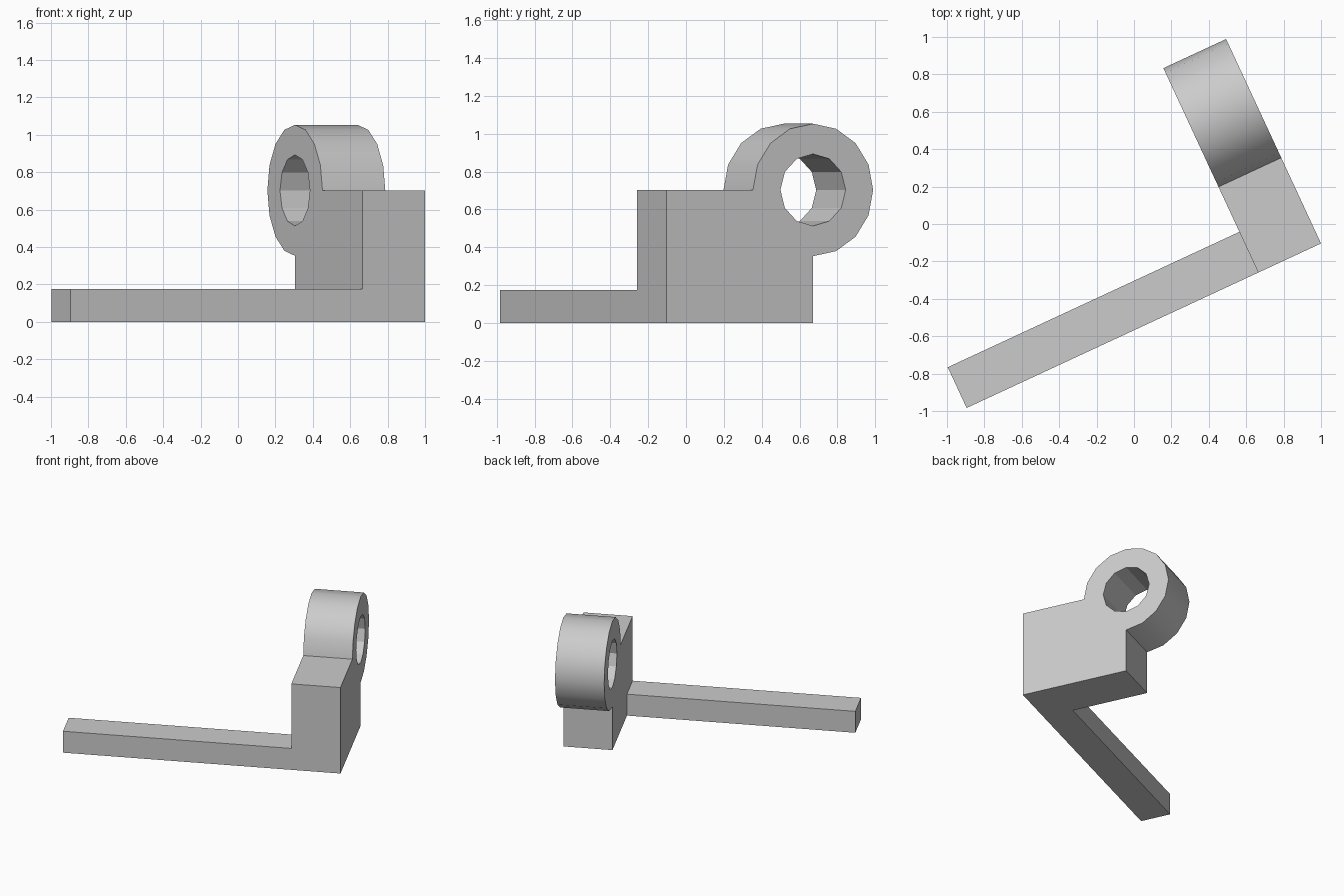
import bpy, bmesh, math
from mathutils import Matrix, Vector

default = bpy.data.objects.get("Cube")
if default:
    bpy.data.objects.remove(default, do_unlink=True)

grey = bpy.data.materials.new("light grey")
grey.use_nodes = True
colour = (0.6, 0.6, 0.6, 1)
grey.diffuse_color = colour
grey.node_tree.nodes["Principled BSDF"].inputs["Base Color"].default_value = colour

# Shared placement: local x runs along the arm, origin at the block's outer corner
PLACE = Matrix.Translation((1, -0.104, 0)) @ Matrix.Rotation(math.radians(24.9), 4, 'Z')
THICK = 0.37
LENGTH = 2.089
RING_Y, RING_Z = 0.855, 0.703
RING_R, HOLE_R = 0.35, 0.19


def arc(radius, start, step, count):
    """Points around the ring centre, angles in degrees."""
    angles = [math.radians(start + step * i) for i in range(count)]
    return [(RING_Y + radius * math.cos(a), RING_Z + radius * math.sin(a)) for a in angles]


def extrude_profile(name, loops, x, width):
    """Fill closed y-z loops (first outer, the rest holes) and extrude along x."""
    bm = bmesh.new()
    edges = []
    for loop in loops:
        verts = [bm.verts.new((x, y, z)) for y, z in loop]
        edges += [bm.edges.new((v, verts[i - 1])) for i, v in enumerate(verts)]
    bmesh.ops.triangle_fill(bm, edges=edges, use_beauty=True, normal=Vector((1, 0, 0)))
    result = bmesh.ops.extrude_face_region(bm, geom=bm.faces[:], use_keep_orig=True)
    moved = [g for g in result["geom"] if isinstance(g, bmesh.types.BMVert)]
    bmesh.ops.translate(bm, verts=moved, vec=(-width, 0, 0))
    bmesh.ops.recalc_face_normals(bm, faces=bm.faces[:])
    bm.transform(PLACE)
    mesh = bpy.data.meshes.new(name)
    bm.to_mesh(mesh)
    bm.free()
    mesh.materials.append(grey)
    mesh.shade_smooth()
    mesh.set_sharp_from_angle(angle=math.radians(25))
    obj = bpy.data.objects.new(name, mesh)
    bpy.context.collection.objects.link(obj)
    return obj


# Upright block with the pierced ring growing out of its back corner
outline = [(0, 0), (RING_Y, 0)] + arc(RING_R, -90, 22.5, 13) + [(0, RING_Z)]
extrude_profile("ring_block", [outline, arc(HOLE_R, 0, 30, 12)], 0, THICK)

# Long low arm
arm = [(0, 0), (0.24, 0), (0.24, 0.175), (0, 0.175)]
extrude_profile("arm", [arm], -THICK, LENGTH - THICK)
